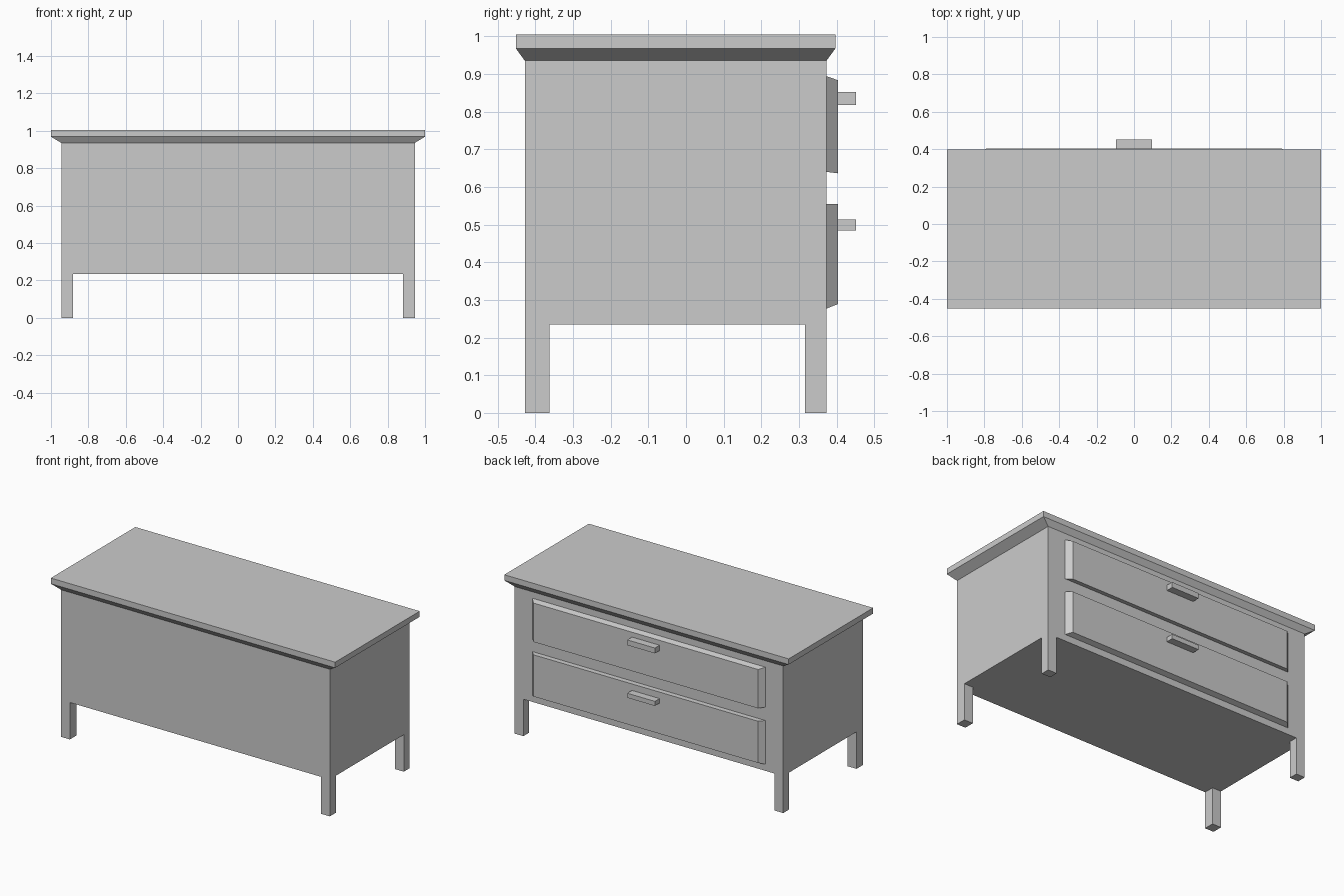
import bpy, bmesh

if "Cube" in bpy.data.objects:
    bpy.data.objects.remove(bpy.data.objects["Cube"])


def loft(name, rings):
    """Solid skinned through four-cornered rings, capped at both ends."""
    bm = bmesh.new()
    loops = [[bm.verts.new(p) for p in ring] for ring in rings]
    for a, b in zip(loops, loops[1:]):
        for i in range(4):
            j = (i + 1) % 4
            bm.faces.new((a[i], a[j], b[j], b[i]))
    bm.faces.new(loops[0][::-1])
    bm.faces.new(loops[-1])
    bmesh.ops.recalc_face_normals(bm, faces=bm.faces[:])
    mesh = bpy.data.meshes.new(name)
    bm.to_mesh(mesh)
    bm.free()
    obj = bpy.data.objects.new(name, mesh)
    bpy.context.collection.objects.link(obj)
    return obj


def flat_ring(hx, y0, y1, z):
    return [(-hx, y0, z), (hx, y0, z), (hx, y1, z), (-hx, y1, z)]


def upright_ring(hx, z0, z1, y):
    return [(-hx, y, z0), (hx, y, z0), (hx, y, z1), (-hx, y, z1)]


BODY_X, BODY_Y0, BODY_Y1 = 0.945, -0.428, 0.373
BODY_Z0, BODY_Z1 = 0.235, 0.935

# Cabinet case
loft("case", [flat_ring(BODY_X, BODY_Y0, BODY_Y1, z) for z in (BODY_Z0, BODY_Z1)])

# Table top with sloped moulding underneath
loft("table_top", [flat_ring(BODY_X, BODY_Y0, BODY_Y1, BODY_Z1),
                   flat_ring(1.0, -0.452, 0.397, 0.968),
                   flat_ring(1.0, -0.452, 0.397, 1.004)])

# Four square legs flush with the case corners
for label, y0, y1 in (("front", BODY_Y0, -0.363), ("back", 0.316, BODY_Y1)):
    for side, s in (("left", -1), ("right", 1)):
        leg = loft(f"{label}_{side}_leg",
                   [flat_ring(0.031, y0, y1, z) for z in (0, BODY_Z0)])
        leg.location.x = s * (BODY_X - 0.031)

# Drawer fronts with chamfered edges, and bar handles: z of base, face, handle
drawers = {
    "upper": ((0.640, 0.894), (0.636, 0.883), (0.818, 0.852)),
    "lower": ((0.277, 0.555), (0.289, 0.554), (0.484, 0.513)),
}
for label, (base, face, grip) in drawers.items():
    loft(f"{label}_drawer", [upright_ring(0.82, *base, BODY_Y1),
                             upright_ring(0.79, *face, 0.404)])
    loft(f"{label}_handle", [upright_ring(0.097, *grip, y) for y in (0.404, 0.451)])
